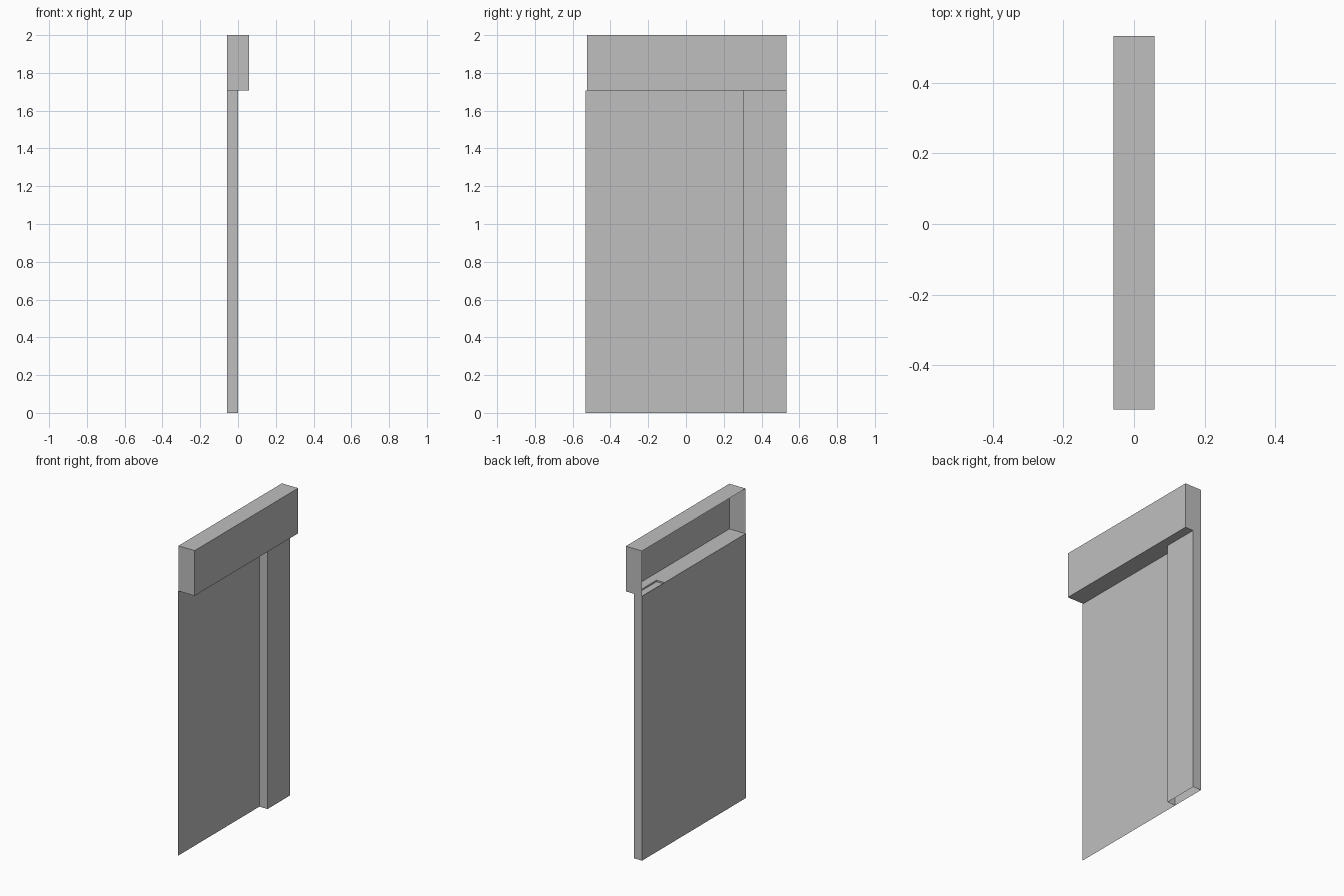
import bpy
import bmesh

cube = bpy.data.objects.get("Cube")
if cube:
    bpy.data.objects.remove(cube, do_unlink=True)

GREY = (0.522, 0.522, 0.522, 1.0)
grey = bpy.data.materials.new("plain grey")
grey.use_nodes = True
grey.diffuse_color = GREY
grey.node_tree.nodes["Principled BSDF"].inputs["Base Color"].default_value = GREY


def shell(name, low, high, keep):
    """Box shell holding only the sides named in keep, such as '+x -y'."""
    bm = bmesh.new()
    bmesh.ops.create_cube(bm, size=1)
    drop = []
    for face in bm.faces:
        axis = max(range(3), key=lambda i: abs(face.normal[i]))
        side = ("+" if face.normal[axis] > 0 else "-") + "xyz"[axis]
        if side not in keep.split():
            drop.append(face)
    bmesh.ops.delete(bm, geom=drop, context="FACES")
    for v in bm.verts:
        for i in range(3):
            v.co[i] = low[i] if v.co[i] < 0 else high[i]
    mesh = bpy.data.meshes.new(name)
    bm.to_mesh(mesh)
    bm.free()
    mesh.materials.append(grey)
    obj = bpy.data.objects.new(name, mesh)
    bpy.context.collection.objects.link(obj)
    return obj


BACK, MID, FRONT = -0.058, 0.0, 0.058   # depth planes along x
END = 0.531                             # half length along y
HEAD_END = -0.525
POST = 0.301                            # inner edge of the post
HEAD, TOP = 1.708, 2.0                  # header heights

# Thin wall sheet
shell("wall_panel", (BACK, -END, 0), (MID, POST, HEAD), "-x")

# Hollow post, open underneath, with a slightly sunken cap
shell("post", (BACK, POST, 0), (MID, END, HEAD), "-x +x -y +y")
shell("post_cap", (BACK, POST, 0), (MID, END, HEAD - 0.01), "+z")

# Header, open at the back
shell("header", (BACK, HEAD_END, HEAD), (FRONT, END, TOP), "+x -y +y +z")

# Header underside, cut out around the post
shell("header_underside_front", (MID, HEAD_END, HEAD), (FRONT, END, TOP), "-z")
shell("header_underside_back", (BACK, HEAD_END, HEAD), (MID, POST, TOP), "-z")
